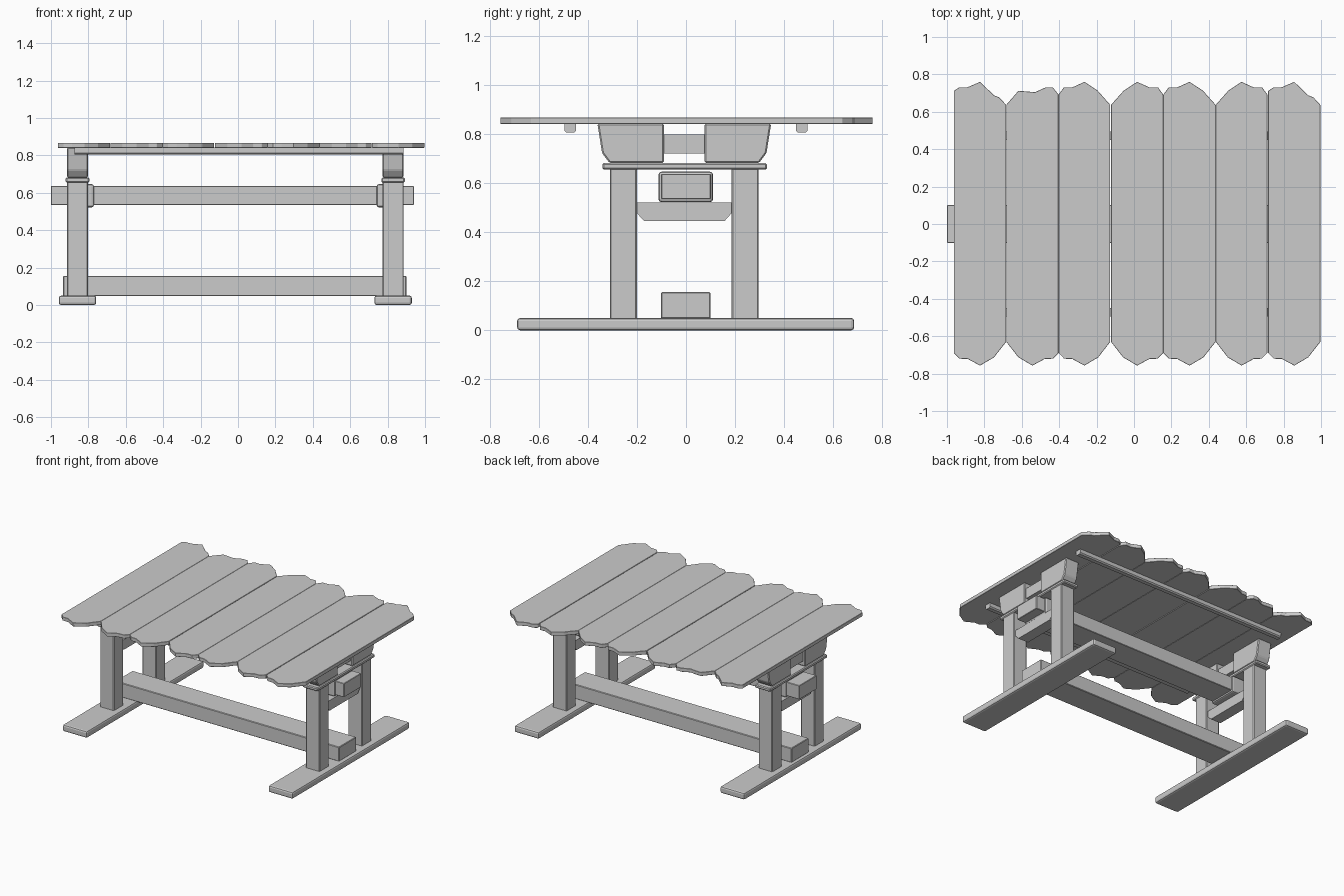
import bpy, bmesh

if "Cube" in bpy.data.objects:
    bpy.data.objects.remove(bpy.data.objects["Cube"])


def finish(bm, name, bevel=0.0, segments=1):
    bmesh.ops.recalc_face_normals(bm, faces=bm.faces)
    if bevel:
        bmesh.ops.bevel(bm, geom=bm.edges[:], offset=bevel, segments=segments,
                        profile=0.5, affect='EDGES', clamp_overlap=True)
    mesh = bpy.data.meshes.new(name)
    bm.to_mesh(mesh)
    bm.free()
    obj = bpy.data.objects.new(name, mesh)
    bpy.context.collection.objects.link(obj)
    return obj


def prism(name, points, extrude, bevel=0.0, segments=1):
    """Extrude a flat 3D outline along a vector."""
    bm = bmesh.new()
    face = bm.faces.new([bm.verts.new(p) for p in points])
    new = bmesh.ops.extrude_face_region(bm, geom=[face])['geom']
    verts = [g for g in new if isinstance(g, bmesh.types.BMVert)]
    bmesh.ops.translate(bm, verts=verts, vec=extrude)
    return finish(bm, name, bevel, segments)


def box(name, x, y, z, bevel=0.0, segments=1):
    pts = [(x[0], y[0], z[0]), (x[1], y[0], z[0]), (x[1], y[1], z[0]), (x[0], y[1], z[0])]
    return prism(name, pts, (0, 0, z[1] - z[0]), bevel, segments)


def side_profile(name, cx, half, yz, bevel=0.0):
    """Profile in the y-z plane given thickness along x."""
    return prism(name, [(cx - half, y, z) for y, z in yz], (2 * half, 0, 0), bevel)


# Tabletop planks: hewn end shapes, mirrored on alternate planks
W = 0.28
FRONT = [(0, -.69), (.03, -.72), (.075, -.722), (.14, -.757), (.215, -.713), (W, -.63)]
BACK = [(0, .692), (.028, .73), (.073, .73), (.14, .76), (.212, .713), (W, .637)]
BACK_WORN = [(0, .712), (.028, .73), (.07, .73), (.14, .76), (.215, .688), (.243, .677), (W, .637)]
BACK_BROKEN = [(0, .692), (.03, .73), (.07, .73), (.125, .705), (.215, .712), (W, .637)]
backs = {0: BACK_WORN, 1: BACK_BROKEN, 6: BACK_WORN}
for i in range(7):
    x0 = -0.963 + i * W
    width = W - (0.004 if i in (2, 5) else 0.0005)
    outline = FRONT + backs.get(i, BACK)[::-1]
    pts = []
    for u, y in outline:
        u = u / W * width
        pts.append((x0 + (width - u if i % 2 else u), y, 0.84))
    prism(f"plank_{i + 1}", pts, (0, 0, 0.027), 0.0015)

# Battens under the tabletop
for side in (-1, 1):
    y = side * 0.472
    yz = [(y - .023, .842), (y - .023, .813), (y - .015, .805),
          (y + .015, .805), (y + .023, .813), (y + .023, .842)]
    side_profile(f"batten_{'front' if side < 0 else 'back'}", 0.005, 0.88, yz)

# Trestle at each end
MID = -0.007
for end, cx in (("left", -0.858), ("right", 0.829)):
    box(f"{end}_foot", (cx - .1, cx + .1), (-.688, .685), (0, .05), .012, 2)
    for side, label in ((-1, "front"), (1, "back")):
        ys = sorted((MID + side * .193, MID + side * .303))
        box(f"{end}_{label}_post", (cx - .057, cx + .057), ys, (.045, .66), .005)
        # Tapered corbel that carries the top
        corbel = [(.083, .842), (.083, .682), (.305, .682), (.335, .722), (.354, .842)]
        side_profile(f"{end}_{label}_corbel", cx, .056,
                     [(MID + side * y, z) for y, z in corbel], .006)
    box(f"{end}_cap_plate", (cx - .063, cx + .063), (-.341, .33), (.655, .681), .006)
    box(f"{end}_corbel_tie", (cx - .04, cx + .04), (-.1, .085), (.72, .798))
    # Brace with chamfered lower corners below the upper beam
    side_profile(f"{end}_brace", cx, .042,
                 [(-.205, .52), (-.205, .482), (-.17, .445), (.157, .445), (.19, .482), (.19, .52)])
    # Collar round the upper beam
    inward = 1 if cx < 0 else -1
    xs = sorted((cx - inward * .04, cx + inward * .088))
    box(f"{end}_beam_collar", xs, (-.112, .11), (.522, .646), .012, 2)

# Long beams joining the trestles
box("upper_beam", (-1.0, .94), (-.101, .101), (.534, .637), .003)
box("lower_beam", (-.935, .9), (-.102, .1), (.048, .155), .004)
